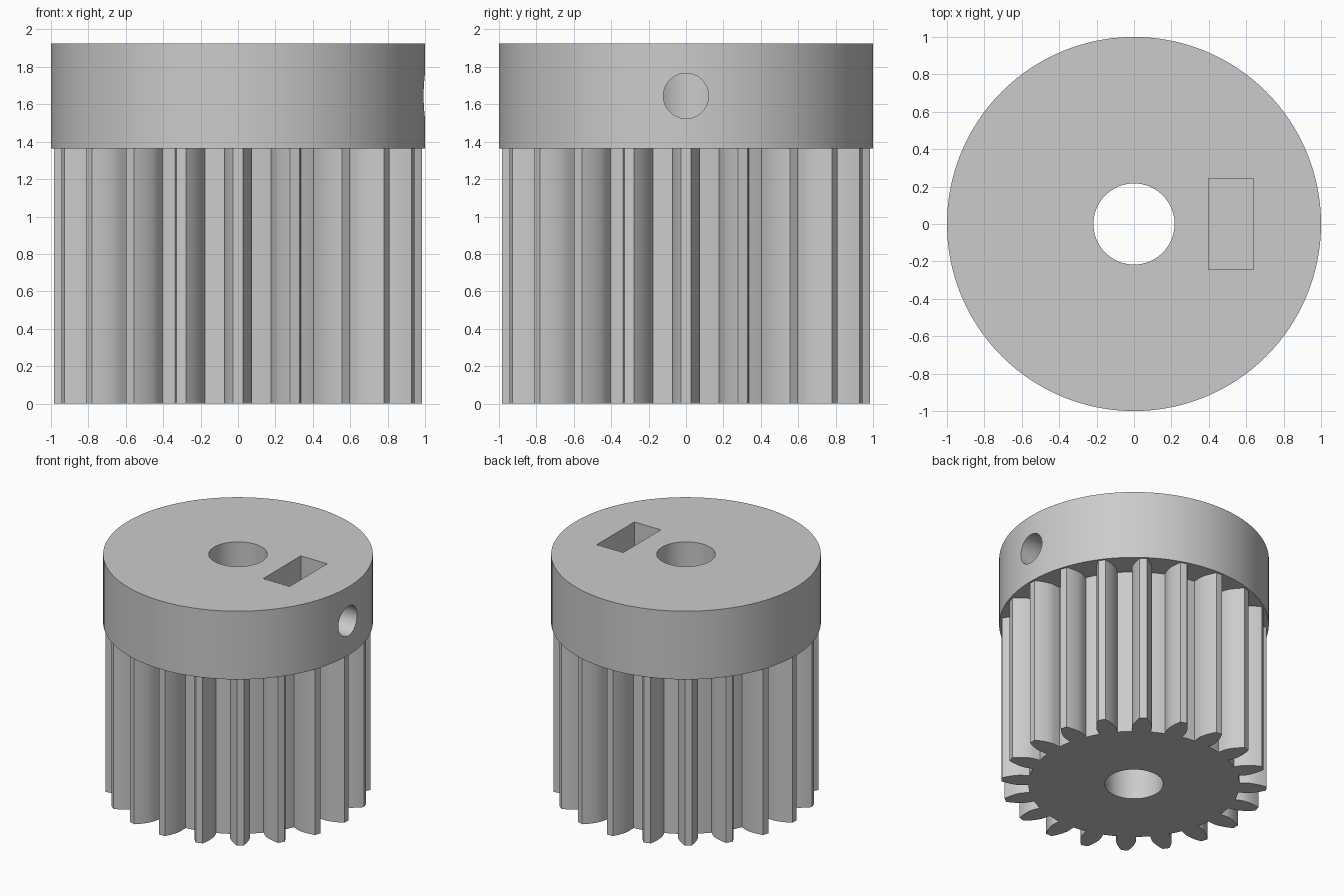
import bpy, bmesh
from math import pi, sin, cos, tan, acos, radians
from mathutils import Matrix

cube = bpy.data.objects.get("Cube")
if cube:
    bpy.data.objects.remove(cube, do_unlink=True)

TEETH = 20
TIP_R, PITCH_R, ROOT_R = 0.984, 0.895, 0.783
BASE_R = PITCH_R * cos(radians(20))
GEAR_TOP, TOP = 1.365, 1.924
BORE_R = 0.217
SCREW_Z, SCREW_R = 1.645, 0.121

grey = bpy.data.materials.new("plain_grey")
grey.use_nodes = True
grey.diffuse_color = (0.6, 0.6, 0.6, 1)
grey.node_tree.nodes["Principled BSDF"].inputs["Base Color"].default_value = (0.6, 0.6, 0.6, 1)


def add_object(name, bm):
    bmesh.ops.recalc_face_normals(bm, faces=bm.faces)
    mesh = bpy.data.meshes.new(name)
    bm.to_mesh(mesh)
    bm.free()
    mesh.materials.append(grey)
    obj = bpy.data.objects.new(name, mesh)
    bpy.context.collection.objects.link(obj)
    return obj


def prism(name, outline, z0, z1):
    """Extrude a closed xy outline from z0 to z1."""
    bm = bmesh.new()
    face = bm.faces.new([bm.verts.new((x, y, z0)) for x, y in outline])
    top = bmesh.ops.extrude_face_region(bm, geom=[face])["geom"]
    verts = [v for v in top if isinstance(v, bmesh.types.BMVert)]
    bmesh.ops.translate(bm, verts=verts, vec=(0, 0, z1 - z0))
    return add_object(name, bm)


def circle(radius, count):
    return [(radius * cos(2 * pi * i / count), radius * sin(2 * pi * i / count))
            for i in range(count)]


def cut(target, *cutters):
    bpy.context.view_layer.objects.active = target
    for cutter in cutters:
        mod = target.modifiers.new("cut", 'BOOLEAN')
        mod.operation = 'DIFFERENCE'
        mod.solver = 'EXACT'
        mod.object = cutter
        bpy.ops.object.modifier_apply(modifier=mod.name)


# Involute tooth outline, as radius and half angle from root to tip
def involute(radius):
    a = acos(min(1, BASE_R / radius))
    return tan(a) - a


half_pitch = radians(4.2) + involute(PITCH_R)
flank = [(ROOT_R, half_pitch)]
for i in range(8):
    r = BASE_R + (TIP_R - BASE_R) * i / 7
    flank.append((r, half_pitch - involute(r)))
tooth = [(r, -a) for r, a in flank] + [(r, a) for r, a in reversed(flank)]
step = 2 * pi / TEETH
valley = step - 2 * half_pitch
tooth += [(ROOT_R, half_pitch + valley * k / 4) for k in (1, 2, 3)]
outline = [(r * cos(a + n * step), r * sin(a + n * step))
           for n in range(TEETH) for r, a in tooth]

gear = prism("toothed_barrel", outline, 0, GEAR_TOP)
collar = prism("collar", circle(1, 128), GEAR_TOP, TOP)

# Cutters: shaft bore, nut slot, set screw hole
bore = prism("bore_cutter", circle(BORE_R, 64), -0.5, 2.5)
slot = prism("slot_cutter", [(0.398, -0.243), (0.638, -0.243), (0.638, 0.243), (0.398, 0.243)],
             1.40, 2.5)
screw = prism("screw_cutter", circle(SCREW_R, 48), 0, 1.2)
screw.data.transform(Matrix.Translation((0, 0, SCREW_Z)) @ Matrix.Rotation(pi / 2, 4, 'Y'))

cut(gear, bore)
cut(collar, bore, slot, screw)
for cutter in (bore, slot, screw):
    bpy.data.objects.remove(cutter, do_unlink=True)

# Smooth curved walls, keep rims crisp
for obj in (gear, collar):
    bpy.ops.object.select_all(action='DESELECT')
    obj.select_set(True)
    bpy.context.view_layer.objects.active = obj
    bpy.ops.object.shade_smooth_by_angle(angle=radians(30))
